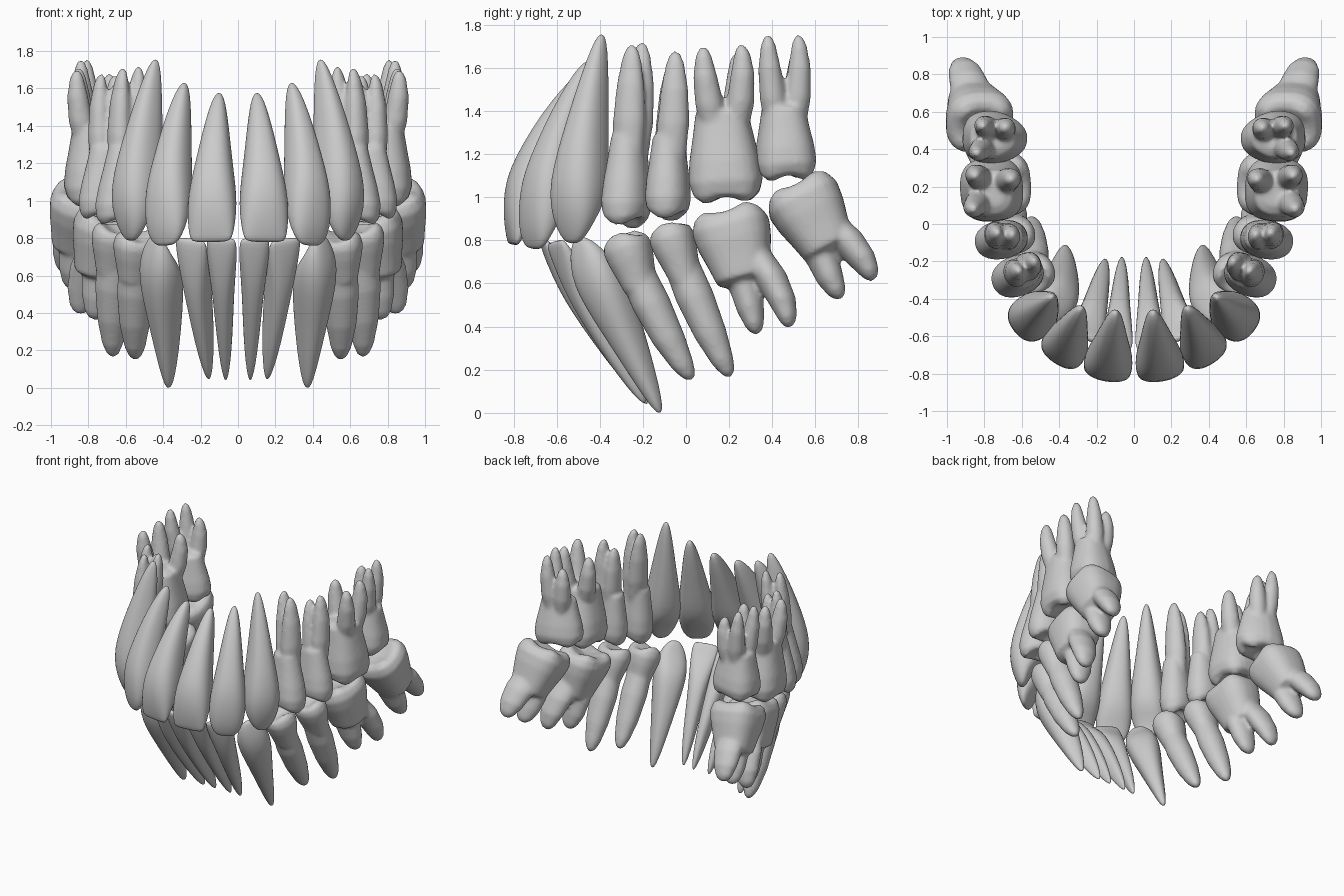
import bpy, bmesh
from math import sin, cos, pi, radians
from mathutils import Vector as V

if "Cube" in bpy.data.objects:
    bpy.data.objects.remove(bpy.data.objects["Cube"])

SEG = 24


def spow(v, e):
    return (1 if v >= 0 else -1) * abs(v) ** e


def frame(k, yaw):
    # out = facing the cheek/lip, side = along the arch
    out = V((sin(radians(yaw)), -cos(radians(yaw)), 0))
    out = (out - k * out.dot(k)).normalized()
    return out, k.cross(out).normalized()


def bezier(a, c, b, t):
    return a * (1 - t) ** 2 + c * 2 * t * (1 - t) + b * t * t


def skin(bm, rings):
    loops = [[bm.verts.new(p) for p in r] for r in rings]
    for a, b in zip(loops, loops[1:]):
        for i in range(SEG):
            j = (i + 1) % SEG
            bm.faces.new((a[i], a[j], b[j], b[i]))
    bm.faces.new(loops[0])
    bm.faces.new(loops[-1])


def finish(name, bm, voxel):
    bmesh.ops.recalc_face_normals(bm, faces=bm.faces)
    for f in bm.faces:
        f.smooth = True
    me = bpy.data.meshes.new(name)
    bm.to_mesh(me)
    bm.free()
    ob = bpy.data.objects.new(name, me)
    bpy.context.collection.objects.link(ob)
    if voxel:
        m = ob.modifiers.new("fuse", 'REMESH')
        m.mode, m.voxel_size, m.use_smooth_shade = 'VOXEL', 0.013, True
        m = ob.modifiers.new("soften", 'SMOOTH')
        m.factor, m.iterations = 0.5, 6
    else:
        ob.modifiers.new("round", 'SUBSURF').levels = 1
    m = ob.modifiers.new("other_side", 'MIRROR')
    m.use_mirror_merge = False


# Front-tooth profiles: position along tooth, width factor, depth factor
UPPER = [(0, .72, .1), (.02, .87, .22), (.12, .98, .62), (.25, 1, .92), (.38, .9, 1), (.52, .74, .9),
         (.7, .56, .74), (.88, .36, .48), (.97, .2, .26), (1, .06, .08)]
ROUNDED = [(0, .35, .1), (.025, .65, .25), (.1, .92, .6)] + UPPER[3:]
LOWER = [(0, .8, .12), (.02, .96, .28), (.1, 1, .55), (.25, .86, .9), (.4, .7, 1), (.6, .57, .9),
         (.8, .42, .65), (.95, .22, .33), (1, .06, .08)]
CANINE = [(0, .2, .1), (.03, .5, .28), (.11, .84, .65), (.22, 1, .95), (.35, .93, 1), (.5, .74, .9),
          (.7, .52, .68), (.88, .32, .42), (.97, .18, .22), (1, .06, .08)]


def front_tooth(name, prof, tip, apex, yaw, w, d, bow=0.0):
    tip, apex = V(tip), V(apex)
    out, side = frame((apex - tip).normalized(), yaw)
    mid = (tip + apex) / 2 + out * bow
    rings = []
    for t, fw, fd in prof:
        c = bezier(tip, mid, apex, t)
        ring = []
        for i in range(SEG):
            a = 2 * pi * i / SEG
            x, y = spow(cos(a), .85), spow(sin(a), .85)
            if x < 0 and .05 < t < .2:
                x *= .55            # hollow tongue side
            ring.append(c + out * x * fd * d / 2 + side * y * fw * w / 2)
        rings.append(ring)
    bm = bmesh.new()
    skin(bm, rings)
    finish(name, bm, False)


# Chewing-crown profile: position, radius factor, cusp strength
CROWN = [(.11, .08, 0), (.07, .35, .5), (0, .68, 1), (.06, .9, .5), (.22, 1, .2), (.45, .94, .1),
         (.7, .82, .1), (1, .69, 0), (1.06, .4, 0)]
ROOT = [(0, .9), (.3, 1), (.6, .85), (.85, .58), (.96, .34), (1, .1)]


def back_tooth(name, tip, neck, yaw, w, d, cusps, h, roots, rw, rd, taper=0.0):
    tip, neck = V(tip), V(neck)
    k = (neck - tip).normalized()
    out, side = frame(k, yaw)
    bm = bmesh.new()
    # crown with cusps, optionally narrower on the tongue side
    rings = []
    e = .8 if cusps == 4 else .9
    for t, r, s in CROWN:
        c = tip.lerp(neck, t)
        ring = []
        for i in range(SEG):
            a = 2 * pi * i / SEG
            q = cos(2 * a) if cusps == 2 else -cos(4 * a)
            g = r * (1 + .06 * s * q * (cusps == 4))
            narrow = 1 + taper * min(0, cos(a))
            ring.append(c + out * spow(cos(a), e) * g * d / 2
                        + side * spow(sin(a), e) * g * narrow * w / 2 - k * h * s * q)
        rings.append(ring)
    skin(bm, rings)
    # curved roots
    for apex in map(V, roots):
        span = (apex - neck).dot(k)
        lat = apex - neck - k * span
        n = len(roots)
        start = neck - k * .12 + lat * (.5 if n > 1 else .0)
        ctrl = neck + k * span * .5 + lat * (1.15 if n > 1 else .4)
        rings = []
        for t, r in ROOT:
            c = bezier(start, ctrl, apex, t)
            rings.append([c + out * cos(2 * pi * i / SEG) * r * rd
                          + side * sin(2 * pi * i / SEG) * r * rw for i in range(SEG)])
        skin(bm, rings)
    finish(name, bm, True)


# Upper front teeth
front_tooth("upper_central_incisor", UPPER, (.145, -.805, .78), (.10, -.47, 1.575), 10, .265, .24, .06)
front_tooth("upper_lateral_incisor", ROUNDED, (.39, -.71, .76), (.285, -.45, 1.63), 33, .26, .23, .05)
front_tooth("upper_canine", CANINE, (.575, -.53, .785), (.44, -.39, 1.755), 52, .26, .26, .02)
# Lower front teeth
front_tooth("lower_central_incisor", LOWER, (.09, -.665, .80), (.065, -.18, .04), 6, .165, .16, -.03)
front_tooth("lower_lateral_incisor", LOWER, (.255, -.61, .795), (.155, -.19, .045), 25, .185, .17, -.02)
front_tooth("lower_canine", CANINE, (.44, -.50, .81), (.37, -.12, 0), 48, .235, .22, -.03)

# Upper premolars and molars
back_tooth("upper_first_premolar", (.63, -.28, .88), (.595, -.265, 1.28), 68, .22, .29, 2, .022,
           [(.615, -.25, 1.71), (.53, -.205, 1.72)], .078, .062)
back_tooth("upper_second_premolar", (.715, -.085, .91), (.69, -.08, 1.28), 80, .21, .29, 2, .022,
           [(.73, -.05, 1.68), (.65, -.06, 1.63)], .075, .062)
back_tooth("upper_first_molar", (.76, .19, .985), (.765, .165, 1.40), 86, .35, .345, 4, .015,
           [(.86, .08, 1.70), (.85, .255, 1.71), (.66, .235, 1.67)], .066, .066)
back_tooth("upper_second_molar", (.74, .465, 1.09), (.755, .45, 1.42), 94, .29, .355, 4, .014,
           [(.84, .38, 1.755), (.81, .52, 1.755), (.69, .51, 1.68)], .062, .062, .35)
# Lower premolars and molars
back_tooth("lower_first_premolar", (.54, -.29, .82), (.555, -.21, .58), 68, .22, .25, 2, .02,
           [(.55, .025, .15)], .088, .098)
back_tooth("lower_second_premolar", (.65, -.085, .865), (.67, .00, .62), 80, .21, .26, 2, .016,
           [(.67, .205, .165)], .088, .098)
back_tooth("lower_first_molar", (.70, .19, .93), (.76, .27, .62), 86, .37, .34, 4, .012,
           [(.77, .33, .365), (.85, .48, .395)], .075, .105)
back_tooth("lower_second_molar", (.81, .51, 1.05), (.87, .665, .76), 95, .36, .37, 4, .01,
           [(.89, .72, .53), (.925, .87, .615)], .075, .105)
